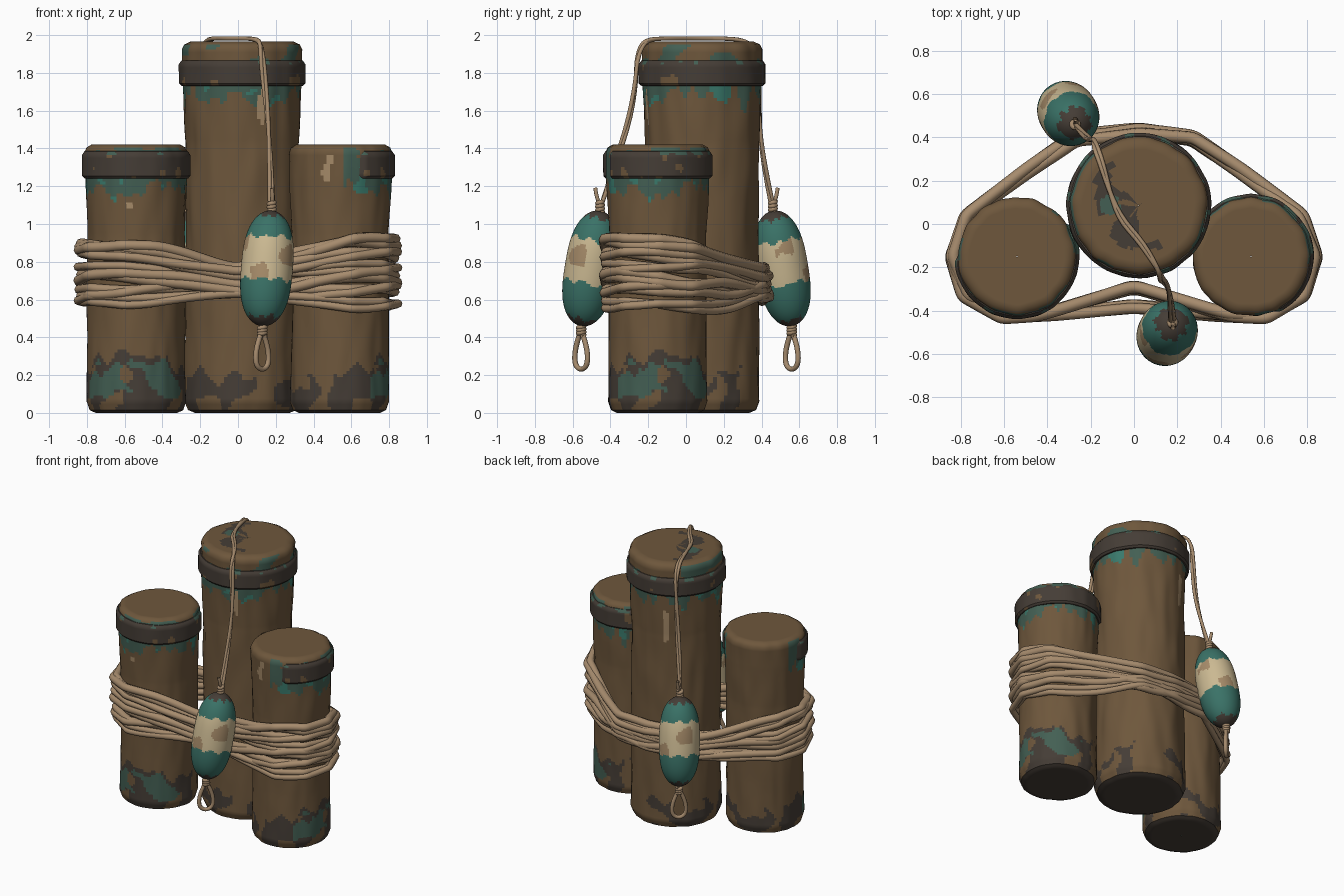
import bpy, math
from mathutils import Vector, Quaternion, noise

if "Cube" in bpy.data.objects:
    bpy.data.objects.remove(bpy.data.objects["Cube"])


def material(name, code):
    srgb = [int(code[i:i + 2], 16) / 255 for i in (0, 2, 4)]
    col = [((c + 0.055) / 1.055) ** 2.4 for c in srgb] + [1]
    m = bpy.data.materials.new(name)
    m.use_nodes = True
    m.diffuse_color = col
    bsdf = m.node_tree.nodes["Principled BSDF"]
    bsdf.inputs["Base Color"].default_value = col
    bsdf.inputs["Roughness"].default_value = 0.9
    return m


WOOD, DARK, MOSS, BRIGHT, TEAL, CREAM, TAN, ROPE = range(8)
MATS = [material(*p) for p in (
    ("brown wood", "6E573C"), ("dark tar", "453D36"), ("weathered teal", "435F53"),
    ("bright teal", "3A7A6C"), ("float teal", "3A7267"), ("cream", "CBB992"),
    ("worn tan", "A68B69"), ("rope", "A68B6D"))]


def finish(obj, angle=40):
    bpy.ops.object.select_all(action="DESELECT")
    obj.select_set(True)
    bpy.context.view_layer.objects.active = obj
    if obj.type == "CURVE":
        bpy.ops.object.convert(target="MESH")
    bpy.ops.object.shade_smooth_by_angle(angle=math.radians(angle))


def speckle(a, z, freq=1.0, seed=0.0):
    """Noise wrapped round a cylinder; a in degrees."""
    t = math.radians(a)
    return noise.noise(Vector((math.cos(t) * freq + seed, math.sin(t) * freq, z * freq * 3.5)))


def lathe(name, profile, centre, rule, start=0, end=360, segs=96, step=0.016, bumps=0.0, taper=0):
    """Revolve a bottom-to-top profile and colour each face by rule(angle, radius, z)."""
    pts = [profile[0]]
    for (r0, z0), (r1, z1) in zip(profile, profile[1:]):
        n = max(1, round(math.hypot(r1 - r0, z1 - z0) / step))
        pts += [(r0 + (r1 - r0) * k / n, z0 + (z1 - z0) * k / n) for k in range(1, n + 1)]
    full = end - start == 360
    cols = segs if full else segs + 1
    verts, faces, idx = [], [], []
    for r, z in pts:
        for j in range(cols):
            a = start + (end - start) * j / segs
            k = r * (1 + bumps * speckle(a, z * 0.25, 4, centre[0]))
            if taper:
                k -= taper * (1 - min(1, min(a - start, end - a) / 12))
            t = math.radians(a)
            verts.append((k * math.cos(t), k * math.sin(t), z))
    for i in range(len(pts) - 1):
        for j in range(segs):
            n = (j + 1) % cols
            faces.append((i * cols + j, i * cols + n, (i + 1) * cols + n, (i + 1) * cols + j))
            r, z = [(u + v) / 2 for u, v in zip(pts[i], pts[i + 1])]
            idx.append(rule(start + (end - start) * (j + 0.5) / segs, r, z))
    mesh = bpy.data.meshes.new(name)
    mesh.from_pydata(verts, [], faces)
    for m in MATS:
        mesh.materials.append(m)
    mesh.polygons.foreach_set("material_index", idx)
    obj = bpy.data.objects.new(name, mesh)
    obj.location = centre
    bpy.context.collection.objects.link(obj)
    finish(obj)
    return obj


def tube(name, points, radius, cyclic=False):
    curve = bpy.data.curves.new(name, "CURVE")
    curve.dimensions = "3D"
    curve.bevel_depth = radius
    curve.bevel_resolution = 2
    s = curve.splines.new("NURBS")
    s.points.add(len(points) - 1)
    for p, co in zip(s.points, points):
        p.co = (*co, 1)
    s.order_u = 3
    s.resolution_u = 3
    s.use_cyclic_u = cyclic
    s.use_endpoint_u = not cyclic
    curve.materials.append(MATS[ROPE])
    obj = bpy.data.objects.new(name, curve)
    bpy.context.collection.objects.link(obj)
    finish(obj, 60)


def gap(a, b):
    return abs((a - b + 180) % 360 - 180)


def post(name, centre, r, height, band, turn, cover, scuffs):
    """A worn post with a tarred band; cover is the arc the band spans."""
    low, high = band
    mid, half = sum(cover) / 2, (cover[1] - cover[0]) / 2

    def paint(angle, rad, z):
        a = angle - turn
        if z < 0.02:
            return DARK
        if rad < r * 0.8 and z > high:
            # tarred smear on the tall post's end, under the line
            t = math.radians(angle)
            x, y = rad * math.cos(t), rad * math.sin(t)
            off = abs(x + 0.12 + 0.55 * (y - 0.02)) + 0.12 * speckle(angle, rad, 3)
            if height > 1.5 and -0.2 < y < 0.2 and off < 0.075:
                return MOSS if math.hypot(x + 0.13, y) < 0.05 else DARK
            return WOOD
        for sa, sz, sw, sh in scuffs:
            if (gap(angle, sa) / sw) ** 2 + ((z - sz) / sh) ** 2 < 1:
                return TAN
        # foot stains, broadest on one side of the short posts
        w = math.exp(-(gap(a, 270) / 65) ** 2) if height < 1.5 else 0
        top = 0.2 + 0.12 * w + 0.16 * speckle(a, 0, 2.2, 3)
        if z < top and speckle(a, z, 2.2, 8) > 0.02 - 0.4 * w + 0.6 * max(0, 0.1 - z):
            if w > 0.3 and 0.07 < z < top - 0.03 and speckle(a, z, 2.4, 5) > -0.12:
                return MOSS
            return DARK
        # paint runs below the band and chips above it
        if gap(angle, mid) < half + 12:
            run = 0.07 + 0.13 * speckle(a, 0, 5, 1) + 0.06 * speckle(a, 0, 2, 6)
            if low - run < z < high - 0.03:
                return BRIGHT if speckle(a, z, 3.5, 2) > 0.22 else MOSS
            if high - 0.03 <= z < height - 0.015 and speckle(a, z, 2, 4) > 0.08:
                return MOSS
        return WOOD

    lathe(name, [(0.002, 0), (r * 0.82, 0), (r * 0.94, 0.015), (r, 0.06), (r * 0.985, 0.4),
                 (r * 0.985, low - 0.3), (r * 1.03, low), (r * 1.04, height - 0.04),
                 (r * 1.0, height - 0.015), (r * 0.9, height), (0.002, height)],
          centre, paint, bumps=0.03)

    def tar(angle, rad, z):
        worn = speckle(angle, z, 4, 7)
        if z > high - 0.025 and worn > 0.25:
            return MOSS
        return WOOD if worn > 0.48 else DARK

    o = r * 1.1
    lathe(name + "_band", [(r * 0.96, low), (o - 0.012, low + 0.002), (o, low + 0.015),
                           (o, high - 0.02), (o - 0.014, high), (r * 0.96, high + 0.004)],
          centre, tar, *cover, bumps=0.015, taper=0 if cover[1] - cover[0] == 360 else 0.03)


# Three posts; the short pair is one design turned round
post("right_post", (-0.54, -0.15, 0), 0.262, 1.42, (1.24, 1.385), 0, (173, 400), [(263, 1.1, 3, 0.022)])
post("left_post", (0.54, -0.15, 0), 0.262, 1.42, (1.24, 1.385), 107, (-73, 154),
     [(254, 1.27, 5, 0.05), (258, 1.34, 4, 0.025)])
post("tall_post", (0.022, 0.085, 0), 0.304, 1.965, (1.73, 1.865), 40, (0, 360),
     [(290, 1.62, 4, 0.09), (112, 1.5, 4, 0.12)])

# Rope wrapped round all posts: x, y, spread, height of each stop on the way round
half_front = [(0, -0.38, 0.42, 0.7), (0.35, -0.415, 0.75, 0.72), (0.6, -0.43, 1, 0.74),
              (0.78, -0.33, 1, 0.75), (0.84, -0.15, 1, 0.75)]
half_back = [(0.77, 0.04, 0.95, 0.73), (0.5, 0.24, 0.7, 0.7), (0.27, 0.4, 0.45, 0.68)]
right = half_front + half_back
stops = right + [(0.02, 0.435, 0.4, 0.67)] + [(-p[0], *p[1:]) for p in reversed(right[1:])]
ROPES, CUTS = 6, 5
for k in range(ROPES):
    strands = ([], [])
    for i, p in enumerate(stops):
        q = stops[(i + 1) % len(stops)]
        for c in range(CUTS):
            x, y, spread, z = [u + (v - u) * c / CUTS for u, v in zip(p, q)]
            wob = noise.noise(Vector((x * 2.2, y * 2.2, k * 3.7)))
            z += (k / (ROPES - 1) - 0.5) * 0.31 * spread + 0.05 * wob
            # alternate turns sag inward between the posts
            if k % 2 and abs(x) < 0.45:
                y += (0.45 - abs(x)) * (0.2 if y < 0 else -0.03)
            t = (i + c / CUTS) * 0.8 + k
            out = Vector((x, y + 0.1, 0)).normalized() * 0.012 * math.cos(t)
            for sign, s in zip((1, -1), strands):
                s.append((x + sign * out.x, y + sign * out.y, z + sign * 0.019 * math.sin(t)))
    for n, s in enumerate(strands):
        tube(f"wrap_rope_{k + 1}_{'ab'[n]}", s, 0.022 + 0.003 * (k % 3), True)


def float_paint(angle, r, z):
    e = z + 0.03 * speckle(angle, 0, 2, 9)
    if e > 0.272 or e < -0.268:
        return DARK
    if not -0.075 < e < 0.155:
        return TEAL
    for sa, sz, size in ((258, -0.055, 0.06), (325, 0.06, 0.05), (195, 0.12, 0.045), (100, -0.03, 0.06)):
        if math.hypot(gap(angle, sa) * 0.0023, z - sz) < size + 0.04 * speckle(angle, z, 3):
            return TAN
    return CREAM


def coil(name, base, height, r):
    pts = [(base.x + r * math.cos(k * 1.05), base.y + r * math.sin(k * 1.05), base.z + height * k / 20)
           for k in range(21)]
    tube(name, pts, 0.013)


# Two floats with knots and hanging loops
for side, top, bottom, spin in (("front", Vector((0.178, -0.455, 1.07)), Vector((0.128, -0.555, 0.46)), 0),
                                ("back", Vector((-0.272, 0.46, 1.07)), Vector((-0.335, 0.56, 0.46)), math.pi)):
    axis = top - bottom
    h = axis.length / 2
    shape = []
    for k in range(41):
        t = -math.cos(math.pi * k / 40)
        shape.append((max(0.002, 0.137 * math.sqrt(max(0, 1 - abs(t) ** 2.8))), h * t))
    body = lathe(side + "_float", shape, (top + bottom) / 2, float_paint, segs=72, step=0.012)
    body.rotation_mode = "QUATERNION"
    body.rotation_quaternion = (Vector((0, 0, 1)).rotation_difference(axis)
                                @ Quaternion((0, 0, 1), spin))
    coil(side + "_top_knot", top - Vector((0, 0, 0.01)), 0.06, 0.016)
    coil(side + "_low_knot", bottom - Vector((0, 0, 0.05)), 0.05, 0.018)
    tail = top + Vector((0, 0, 0.03))
    away = 1 if spin else -1
    tube(side + "_knot_tail", [tail, tail + Vector((0.01, away * 0.02, 0.04)),
                               tail + Vector((0, away * 0.025, 0.09))], 0.011)
    u = Vector((0.035, 0.035, 0))
    drops = [(0, 0.02), (0.6, 0.08), (1, 0.15), (0.9, 0.21), (0, 0.235)]
    drops += [(-w, d) for w, d in reversed(drops[:-1])]
    tube(side + "_loop", [bottom + u * w - Vector((0, 0, d)) for w, d in drops], 0.014)

# Doubled line from one float over the tall post to the other
line = [(0.178, -0.455, 1.08), (0.172, -0.38, 1.3), (0.16, -0.3, 1.55), (0.14, -0.265, 1.75),
        (0.13, -0.262, 1.86), (0.12, -0.235, 1.95), (0.1, -0.19, 1.98), (0.03, -0.08, 1.982),
        (-0.06, 0.02, 1.982), (-0.11, 0.14, 1.982), (-0.15, 0.28, 1.98), (-0.175, 0.35, 1.95),
        (-0.185, 0.385, 1.86), (-0.19, 0.385, 1.74), (-0.205, 0.39, 1.5), (-0.235, 0.415, 1.3),
        (-0.272, 0.46, 1.08)]
for n, sign in (("a", 1), ("b", -1)):
    tube("float_line_" + n, [(x + sign * 0.009 * math.cos(i * 0.9), y + sign * 0.006 * math.sin(i * 0.9), z)
                             for i, (x, y, z) in enumerate(line)], 0.011)
